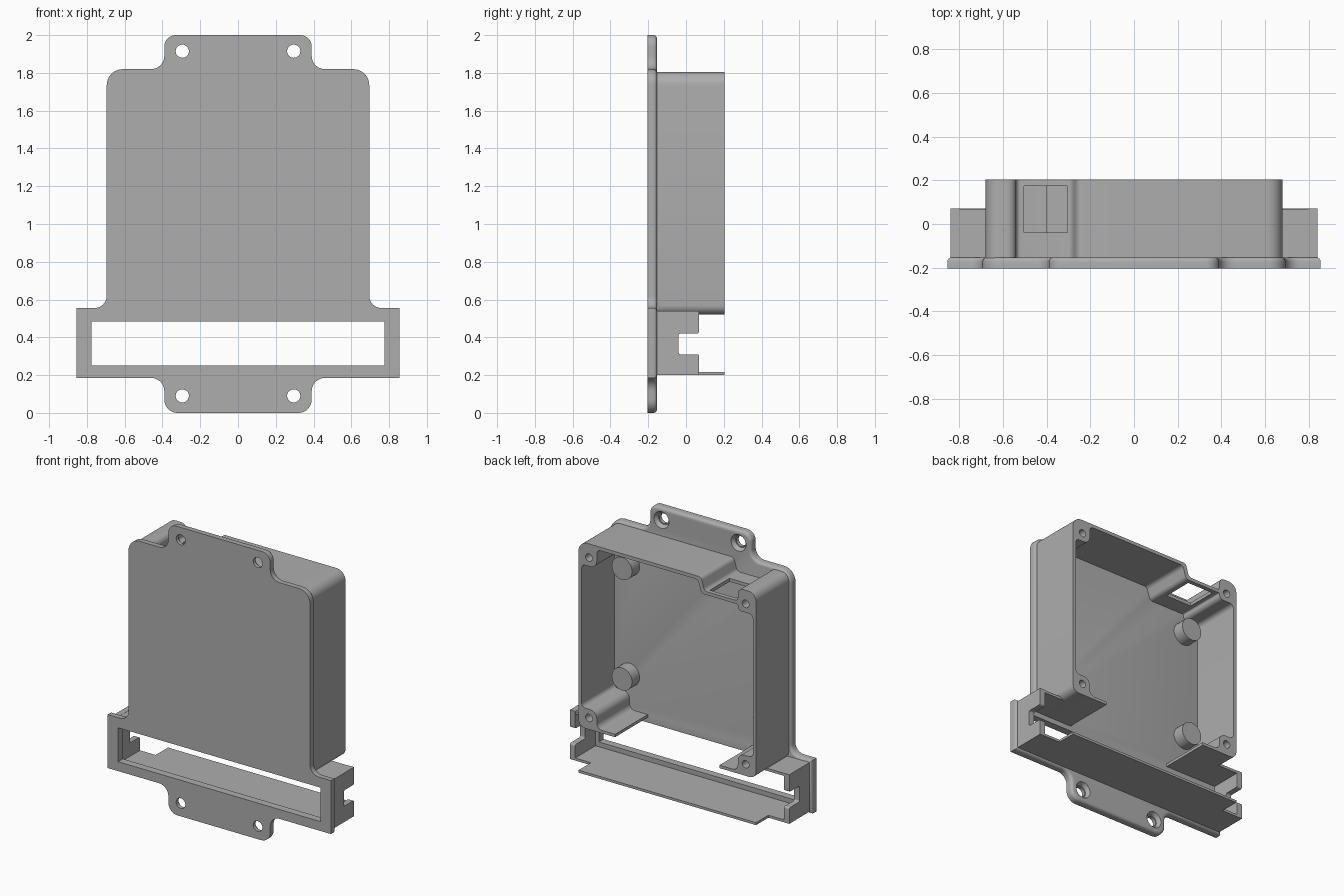
import bpy, bmesh, math
from mathutils import Vector, Matrix

if "Cube" in bpy.data.objects:
    bpy.data.objects.remove(bpy.data.objects["Cube"], do_unlink=True)

GREY = (0.42, 0.42, 0.42, 1)
mat = bpy.data.materials.new("plain grey")
mat.use_nodes = True
mat.diffuse_color = GREY
mat.node_tree.nodes["Principled BSDF"].inputs["Base Color"].default_value = GREY
mat.node_tree.nodes["Principled BSDF"].inputs["Roughness"].default_value = 0.6


def rounded(corners, segments=8):
    """Outline from (a, b, radius) corners, each turned into an arc."""
    out = []
    for i, (a, b, r) in enumerate(corners):
        p = Vector((a, b))
        if not r:
            out.append(p)
            continue
        d1 = (Vector(corners[i - 1][:2]) - p).normalized()
        d2 = (Vector(corners[(i + 1) % len(corners)][:2]) - p).normalized()
        half = d1.angle(d2) / 2
        centre = p + (d1 + d2).normalized() * r / math.sin(half)
        reach = r / math.tan(half)
        s, e = p + d1 * reach - centre, p + d2 * reach - centre
        for k in range(segments + 1):
            v = s.lerp(e, 0.5) if k * 2 == segments else s.slerp(e, k / segments)
            out.append(centre + v.normalized() * r)
    return out


def add_object(name, bm):
    bmesh.ops.recalc_face_normals(bm, faces=bm.faces)
    mesh = bpy.data.meshes.new(name)
    bm.to_mesh(mesh)
    bm.free()
    mesh.materials.append(mat)
    obj = bpy.data.objects.new(name, mesh)
    bpy.context.collection.objects.link(obj)
    return obj


def prism(name, corners, axis, t0, t1, back_round=0):
    """Extrude a rounded outline along an axis, optionally easing its far rim."""
    place = {"x": lambda p, t: (t, p.x, p.y),
             "y": lambda p, t: (p.x, t, p.y),
             "z": lambda p, t: (p.x, p.y, t)}[axis]
    outline = rounded(corners)
    bm = bmesh.new()
    rings = [[bm.verts.new(place(p, t)) for p in outline] for t in (t0, t1)]
    n = len(outline)
    for i in range(n):
        j = (i + 1) % n
        bm.faces.new((rings[0][i], rings[0][j], rings[1][j], rings[1][i]))
    bm.faces.new(rings[0])
    bm.faces.new(rings[1])
    bmesh.ops.recalc_face_normals(bm, faces=bm.faces)
    if back_round:
        far = set(rings[1])
        rim = [e for e in bm.edges if e.verts[0] in far and e.verts[1] in far]
        bmesh.ops.bevel(bm, geom=rim, offset=back_round, segments=4,
                        profile=0.5, affect='EDGES')
    return add_object(name, bm)


def block(name, x0, x1, y0, y1, z0, z1):
    return prism(name, [(x0, z0, 0), (x1, z0, 0), (x1, z1, 0), (x0, z1, 0)], "y", y0, y1)


def peg(name, x, z, y0, y1, r0, r1):
    """Round peg along y, radius r0 at y0 and r1 at y1."""
    bm = bmesh.new()
    m = Matrix.Translation((x, (y0 + y1) / 2, z)) @ Matrix.Rotation(-math.pi / 2, 4, 'X')
    bmesh.ops.create_cone(bm, cap_ends=True, segments=32, radius1=r0, radius2=r1,
                          depth=y1 - y0, matrix=m)
    return add_object(name, bm)


def cut(obj, cutters):
    for c in cutters:
        c.hide_render = True
        mod = obj.modifiers.new("cut", 'BOOLEAN')
        mod.operation, mod.solver, mod.object = 'DIFFERENCE', 'EXACT', c
    bpy.context.view_layer.update()
    done = bpy.data.meshes.new_from_object(
        obj.evaluated_get(bpy.context.evaluated_depsgraph_get()))
    obj.modifiers.clear()
    obj.data = done
    for c in cutters:
        bpy.data.objects.remove(c, do_unlink=True)


# Mounting plate with screw ears and a wide connector flange
half = [(0.39, 0, 0.07), (0.39, 0.185, 0.07), (0.855, 0.185, 0), (0.855, 0.555, 0),
        (0.695, 0.555, 0.065), (0.695, 1.82, 0.085), (0.39, 1.82, 0.07), (0.39, 2, 0.06)]
plate = prism("mounting_plate", half + [(-x, z, r) for x, z, r in reversed(half)],
              "y", -0.205, -0.153, 0.02)
cutters = [block("opening", -0.775, 0.775, -0.3, 0, 0.25, 0.485)]
for x in (-0.295, 0.295):
    for z in (0.09, 1.915):
        cutters.append(peg("screw_hole", x, z, -0.3, 0, 0.035, 0.035))
        cutters.append(peg("countersink", x, z, -0.18, -0.145, 0.042, 0.062))
cut(plate, cutters)

# Open-backed case with corner posts and a dip in its top wall
case = prism("case_walls", [
    (-0.68, 0.52, 0.05), (0.68, 0.52, 0.05), (0.68, 1.805, 0.07),
    (-0.26, 1.805, 0.03), (-0.285, 1.715, 0.03),
    (-0.54, 1.715, 0.02), (-0.54, 1.805, 0.04), (-0.68, 1.805, 0.06)],
    "y", -0.16, 0.205)
cavity = prism("cavity", [
    (-0.54, 0.54, 0.04), (0.54, 0.54, 0.04), (0.54, 0.66, 0.05), (0.656, 0.66, 0.03),
    (0.656, 1.65, 0.03), (0.54, 1.65, 0.05), (0.54, 1.781, 0.03),
    (-0.235, 1.781, 0.03), (-0.262, 1.692, 0.03),
    (-0.54, 1.692, 0.01), (-0.54, 1.65, 0.03), (-0.656, 1.65, 0.03),
    (-0.656, 0.66, 0.03), (-0.54, 0.66, 0.05)], "y", -0.154, 0.3)
cutters = [cavity,
           block("bottom_gap", -0.4, 0.4, -0.154, 0.3, 0.4, 0.6),
           block("port_window", -0.505, -0.305, -0.04, 0.175, 1.6, 1.76)]
for x in (-0.6, 0.6):
    for z in (0.6, 1.71):
        cutters.append(peg("post_hole", x, z, 0.0, 0.3, 0.026, 0.026))
cut(case, cutters)

# Board standoffs on the case floor
for x, side in ((-0.54, "right"), (0.54, "left")):
    for z, level in ((0.78, "lower"), (1.545, "upper")):
        peg(f"standoff_{level}_{side}", x, z, -0.16, -0.07, 0.078, 0.078)

# Connector bracket: notched end walls, top ledges and a long bottom shelf
notched = [(-0.16, 0.2, 0), (0.07, 0.2, 0), (0.07, 0.31, 0.012), (-0.04, 0.31, 0.012),
           (-0.04, 0.42, 0.012), (0.07, 0.42, 0.012), (0.07, 0.54, 0), (-0.16, 0.54, 0)]
for s, side in ((-1, "right"), (1, "left")):
    prism(f"bracket_end_{side}", notched, "x", *sorted((s * 0.8, s * 0.84)))
    block(f"bracket_top_{side}", *sorted((s * 0.4, s * 0.839)), -0.16, 0.069, 0.521, 0.539)
shelf = [(0.839, -0.16, 0), (0.839, 0.07, 0), (0.68, 0.07, 0), (0.68, 0.205, 0)]
prism("bottom_shelf", shelf + [(-x, y, r) for x, y, r in reversed(shelf)],
      "z", 0.2, 0.217)

# Smooth the rounded faces and keep hard edges crisp
for obj in bpy.context.scene.objects:
    if obj.type == 'MESH' and mat.name in obj.data.materials:
        bpy.ops.object.select_all(action='DESELECT')
        obj.select_set(True)
        bpy.context.view_layer.objects.active = obj
        bpy.ops.object.shade_smooth_by_angle(angle=math.radians(30))
